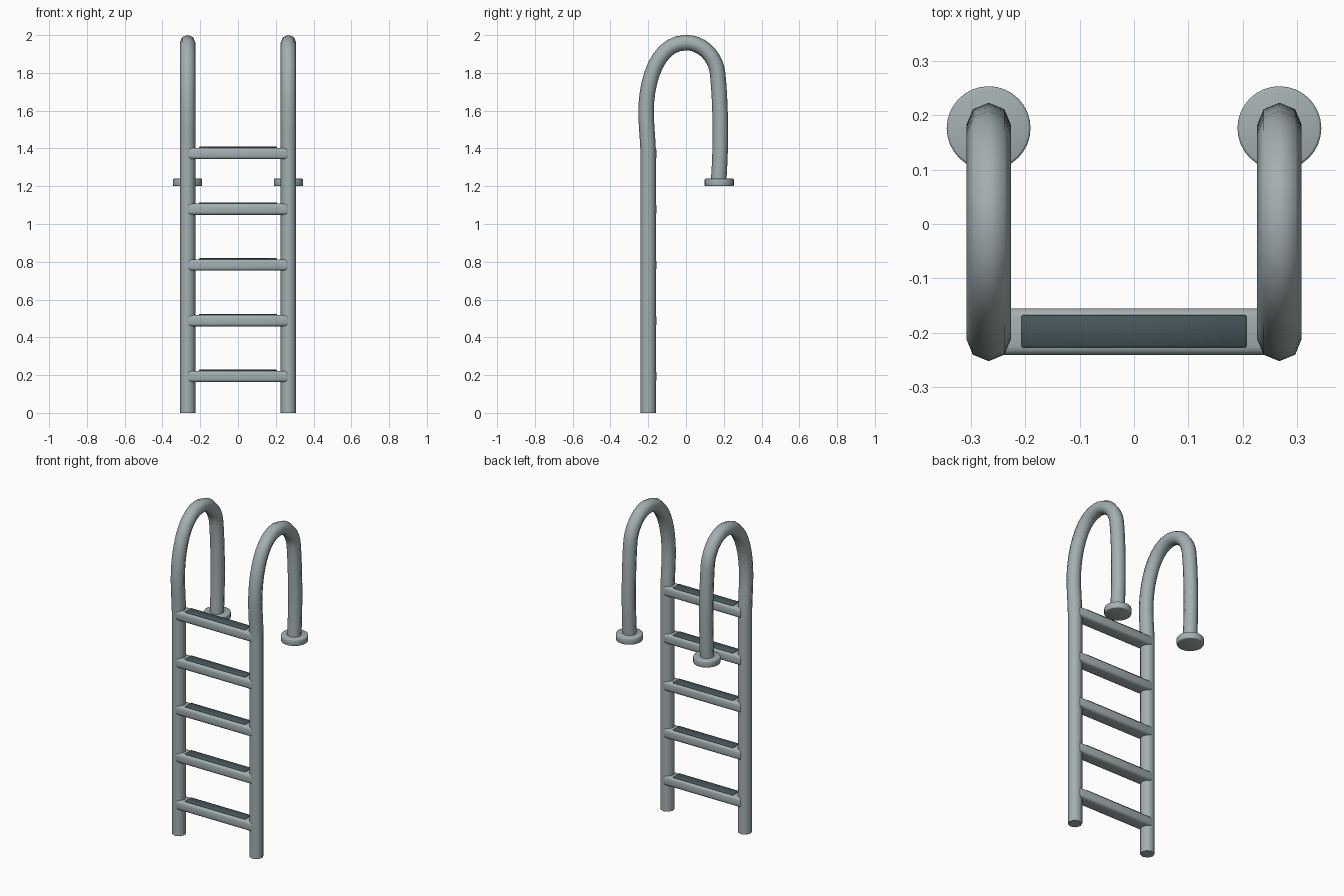
import bpy
import bmesh
from math import cos, sin, pi
from mathutils import Vector
from mathutils.geometry import interpolate_bezier

cube = bpy.data.objects.get("Cube")
if cube:
    bpy.data.objects.remove(cube)


def material(name, rgb):
    mat = bpy.data.materials.new(name)
    mat.use_nodes = True
    mat.diffuse_color = (*rgb, 1)
    bsdf = mat.node_tree.nodes["Principled BSDF"]
    bsdf.inputs["Base Color"].default_value = (*rgb, 1)
    return mat


STEEL = material("brushed steel", (0.37, 0.43, 0.44))
RUBBER = material("dark grip", (0.06, 0.093, 0.102))
RAIL_X, RAIL_R = 0.267, 0.041


def finish(bm, name, mat):
    bmesh.ops.recalc_face_normals(bm, faces=bm.faces)
    mesh = bpy.data.meshes.new(name)
    bm.to_mesh(mesh)
    bm.free()
    mesh.materials.append(mat)
    obj = bpy.data.objects.new(name, mesh)
    bpy.context.collection.objects.link(obj)
    bpy.ops.object.select_all(action='DESELECT')
    obj.select_set(True)
    bpy.context.view_layer.objects.active = obj
    bpy.ops.object.shade_smooth_by_angle(angle=pi / 3.5)
    return obj


def box(name, centre, size, bevel, segments, mat):
    bm = bmesh.new()
    bmesh.ops.create_cube(bm, size=1)
    bmesh.ops.scale(bm, vec=size, verts=bm.verts)
    bmesh.ops.translate(bm, vec=centre, verts=bm.verts)
    bmesh.ops.bevel(bm, geom=bm.edges[:], offset=bevel, segments=segments,
                    profile=0.5, affect='EDGES')
    return finish(bm, name, mat)


# Rail centre line in the side plane: straight leg, then bezier pieces
PIECES = [
    ((-0.2, 1.35), (-0.2, 1.45), (-0.211, 1.5), (-0.211, 1.6)),
    ((-0.211, 1.6), (-0.211, 1.76), (-0.15, 1.96), (0, 1.96)),
    ((0, 1.96), (0.1, 1.96), (0.16, 1.87), (0.167, 1.8)),
    ((0.167, 1.8), (0.18, 1.68), (0.19, 1.45), (0.172, 1.22)),
]
path = [Vector((0, -0.2, 0))]
for piece in PIECES:
    pts = interpolate_bezier(*[Vector((0, y, z)) for y, z in piece], 11)
    path += pts if len(path) == 1 else pts[1:]


def rail(name, x, sides=8):
    bm = bmesh.new()
    rings = []
    for i, p in enumerate(path):
        t = (path[min(i + 1, len(path) - 1)] - path[max(i - 1, 0)]).normalized()
        across = Vector((0, t.z, -t.y))
        rings.append([bm.verts.new(
            p + Vector((x + RAIL_R * sin(a), 0, 0)) + across * RAIL_R * cos(a))
            for a in (2 * pi * k / sides for k in range(sides))])
    for r, s in zip(rings, rings[1:]):
        for k in range(sides):
            n = (k + 1) % sides
            bm.faces.new((r[k], r[n], s[n], s[k]))
    bm.faces.new(rings[0])
    bm.faces.new(rings[-1])
    finish(bm, name, STEEL)


def flange(name, x):
    bm = bmesh.new()
    bmesh.ops.create_cone(bm, cap_ends=True, segments=32, radius1=0.077,
                          radius2=0.077, depth=0.04)
    rims = [e for e in bm.edges if any(len(f.verts) > 4 for f in e.link_faces)]
    bmesh.ops.bevel(bm, geom=rims, offset=0.005, segments=2, profile=0.5,
                    affect='EDGES')
    bmesh.ops.translate(bm, vec=(x, 0.176, 1.22), verts=bm.verts)
    finish(bm, name, STEEL)


# Handrails with deck flanges
for side, sign in (("left", 1), ("right", -1)):
    rail(side + "_rail", sign * RAIL_X)
    flange(side + "_flange", sign * RAIL_X)

# Steps with grip pads
for i in range(5):
    z = 0.193 + 0.295 * i
    box(f"step_{i + 1}", (0, -0.198, z), (0.54, 0.086, 0.06), 0.016, 3, STEEL)
    box(f"step_pad_{i + 1}", (0, -0.197, z + 0.029), (0.414, 0.06, 0.014),
        0.003, 1, RUBBER)
